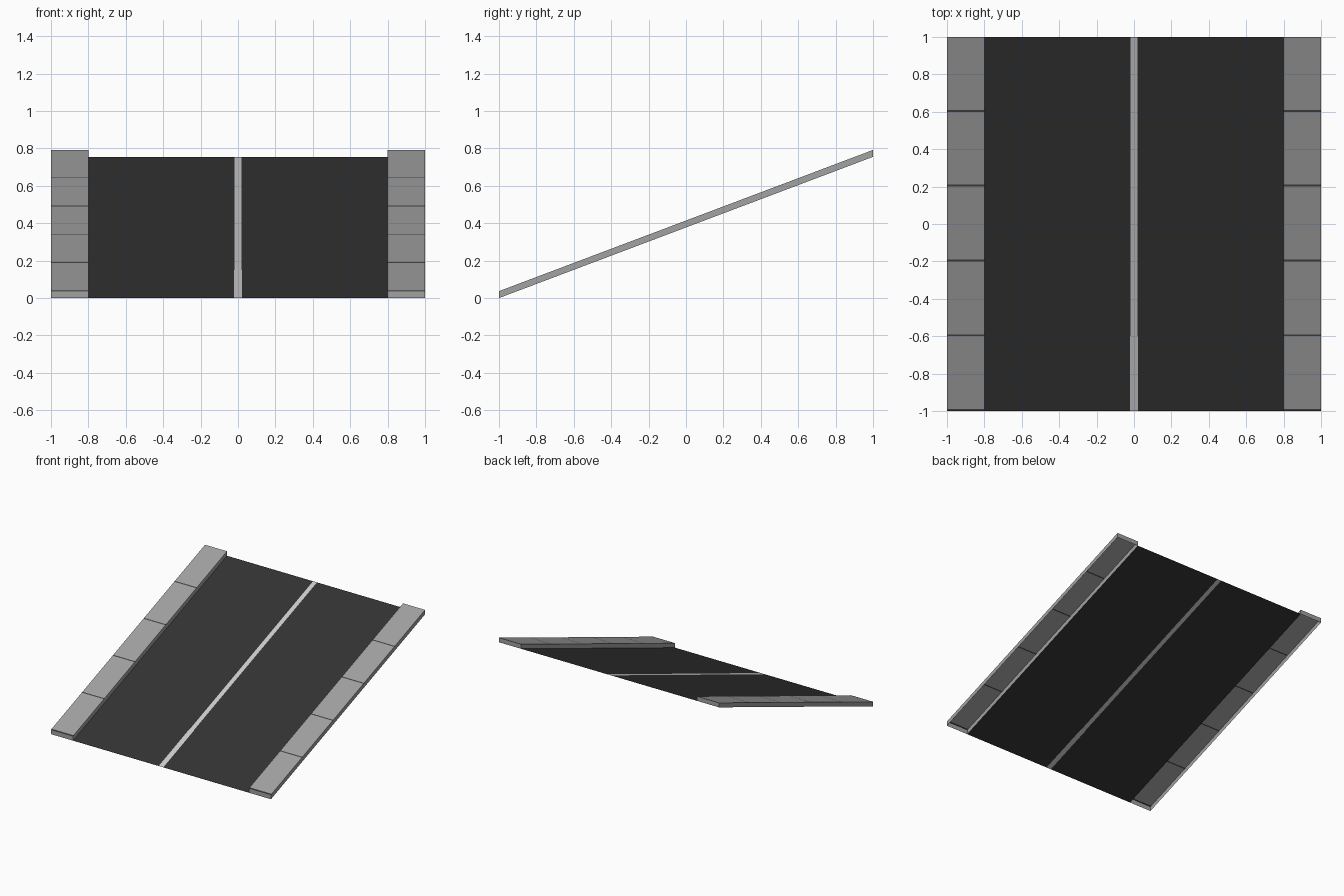
import bpy

if "Cube" in bpy.data.objects:
    bpy.data.objects.remove(bpy.data.objects["Cube"])

SLOPE = 0.755 / 2      # rise per unit of y
CURB_H = 0.037
TILES = 5
STEP = 2 / TILES


def ramp_z(y):
    return (y + 1) * SLOPE


def material(name, value):
    m = bpy.data.materials.new(name)
    m.diffuse_color = (value, value, value, 1)
    m.use_nodes = True
    m.node_tree.nodes["Principled BSDF"].inputs["Base Color"].default_value = m.diffuse_color
    return m


asphalt = material("asphalt", 0.033)
paint = material("paint", 0.8)
stone = material("stone", 0.36)
mortar = material("mortar", 0.06)


def build(name, quads, mats):
    """quads: (four (x, y, height above ramp) corners, material index)"""
    verts, faces, index = [], [], []
    for corners, mi in quads:
        n = len(verts)
        verts += [(x, y, ramp_z(y) + h) for x, y, h in corners]
        faces.append((n, n + 1, n + 2, n + 3))
        index.append(mi)
    me = bpy.data.meshes.new(name)
    me.from_pydata(verts, [], faces)
    for m in mats:
        me.materials.append(m)
    me.polygons.foreach_set("material_index", index)
    ob = bpy.data.objects.new(name, me)
    bpy.context.collection.objects.link(ob)
    return ob


def flat(x0, x1, y0, y1, h=0.0):
    return [(x0, y0, h), (x1, y0, h), (x1, y1, h), (x0, y1, h)]


left_lane, right_lane, line = [], [], []
for i in range(TILES):
    y0 = -1 + i * STEP
    y1 = y0 + STEP
    w = 0.021 if i == 0 else 0.018   # first stripe piece is slightly wider
    left_lane.append((flat(-0.8, -w, y0, y1), 0))
    right_lane.append((flat(w, 0.8, y0, y1), 0))
    line.append((flat(-w, w, y0, y1), 0))

# Sloped road sheet with the centre stripe set between its lanes
build("left_lane", left_lane, [asphalt])
build("right_lane", right_lane, [asphalt])
build("centre_line", line, [paint])


# Raised paved kerbs, open underneath, with a mortar joint before each slab
def kerb(name, x0, x1):
    h = CURB_H
    quads = []
    for i in range(TILES):
        y0 = -1 + i * STEP
        y1 = y0 + STEP
        quads.append((flat(x0, x1, y0, y0 + 0.01, h), 1))
        quads.append((flat(x0, x1, y0 + 0.01, y1, h), 0))
        quads.append(([(x0, y1, 0), (x0, y0, 0), (x0, y0, h), (x0, y1, h)], 0))
        quads.append(([(x1, y0, 0), (x1, y1, 0), (x1, y1, h), (x1, y0, h)], 0))
    quads.append(([(x0, -1, 0), (x1, -1, 0), (x1, -1, h), (x0, -1, h)], 0))
    quads.append(([(x1, 1, 0), (x0, 1, 0), (x0, 1, h), (x1, 1, h)], 0))
    build(name, quads, [stone, mortar])


kerb("left_kerb", -1, -0.8)
kerb("right_kerb", 0.8, 1)
